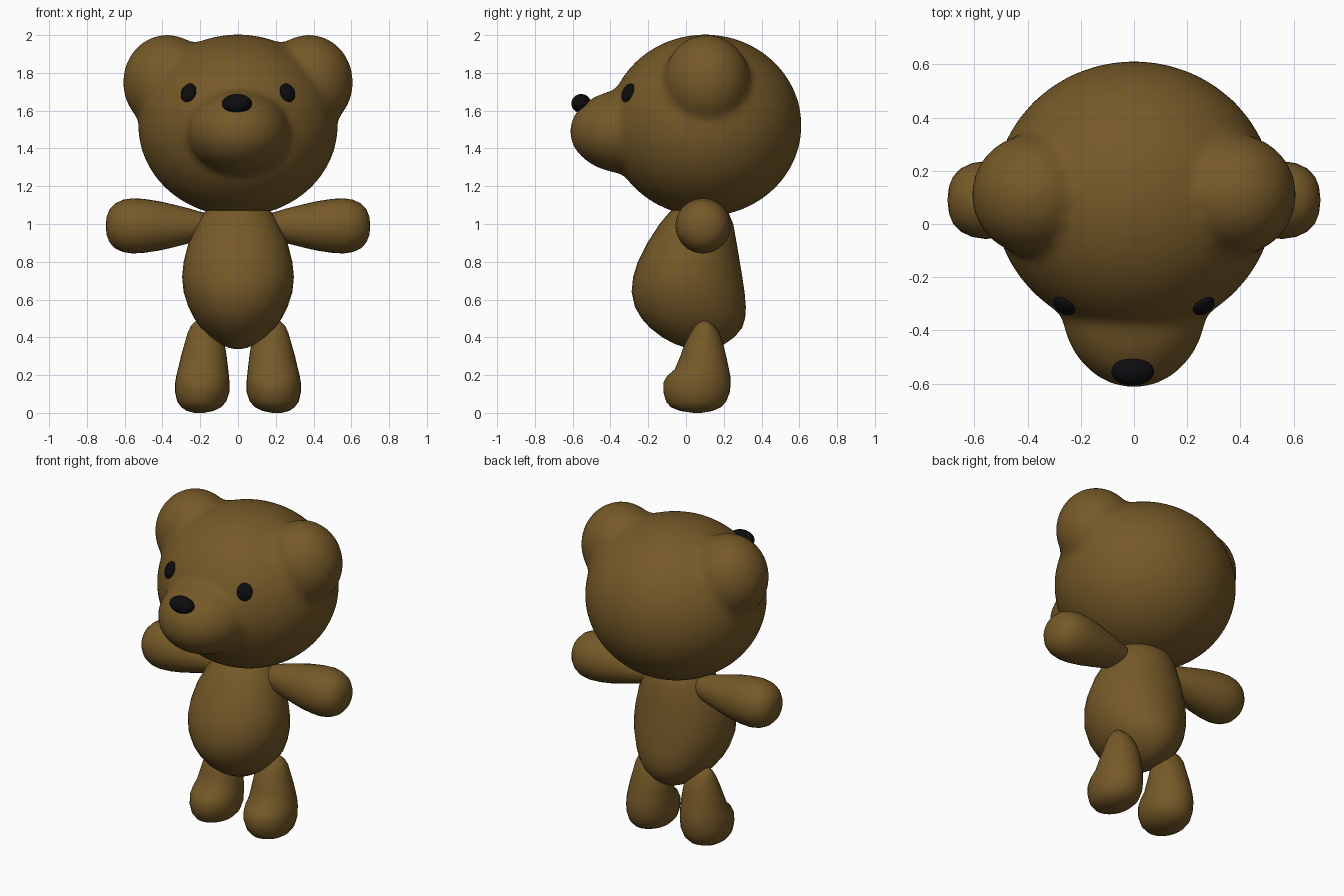
import bpy, bmesh, math
from mathutils import Matrix, Vector

if "Cube" in bpy.data.objects:
    bpy.data.objects.remove(bpy.data.objects["Cube"])


def material(name, rgb):
    m = bpy.data.materials.new(name)
    m.diffuse_color = (*rgb, 1)
    m.use_nodes = True
    m.node_tree.nodes["Principled BSDF"].inputs["Base Color"].default_value = m.diffuse_color
    return m


BROWN = material("brown fur", (0.18, 0.10, 0.021))
BLACK = material("black plastic", (0.004, 0.004, 0.005))


def finish(bm, name, mat):
    bmesh.ops.recalc_face_normals(bm, faces=bm.faces)
    me = bpy.data.meshes.new(name)
    bm.to_mesh(me)
    bm.free()
    me.materials.append(mat)
    me.shade_smooth()
    ob = bpy.data.objects.new(name, me)
    bpy.context.collection.objects.link(ob)
    return ob


def add_ball(bm, centre, radii, rot=Matrix()):
    m = Matrix.Translation(centre) @ rot @ Matrix.Diagonal((*radii, 1))
    bmesh.ops.create_uvsphere(bm, u_segments=40, v_segments=24, radius=1, matrix=m)


def loft(name, rows, place, n=32):
    """Rows are (t, u0, u1, v0, v1): an ellipse filling that box at station t."""
    bm = bmesh.new()
    rings = []
    for t, u0, u1, v0, v1 in rows:
        ring = []
        for i in range(n):
            a = math.tau * i / n
            u = (u0 + u1) / 2 + (u1 - u0) / 2 * math.cos(a)
            v = (v0 + v1) / 2 + (v1 - v0) / 2 * math.sin(a)
            ring.append(bm.verts.new(place(t, u, v)))
        rings.append(ring)
    for a, b in zip(rings, rings[1:]):
        for i in range(n):
            j = (i + 1) % n
            bm.faces.new((a[i], a[j], b[j], b[i]))
    bm.faces.new(rings[0])
    bm.faces.new(rings[-1])
    return finish(bm, name, BROWN)


# head: skull, muzzle and ears melted into one soft skin
bm = bmesh.new()
add_ball(bm, (0, 0.10, 1.522), (0.53, 0.513, 0.482))
add_ball(bm, (0, -0.30, 1.49), (0.275, 0.316, 0.225))
for s in (-1, 1):
    add_ball(bm, (s * 0.375, 0.11, 1.75), (0.235, 0.23, 0.253))
head = finish(bm, "head", BROWN)
remesh = head.modifiers.new("melt", 'REMESH')
remesh.mode = 'VOXEL'
remesh.voxel_size = 0.022
remesh.use_smooth_shade = True
soft = head.modifiers.new("soften", 'SMOOTH')
soft.factor = 0.5
soft.iterations = 10

# eyes and nose
for s, side in ((-1, "right"), (1, "left")):
    bm = bmesh.new()
    normal = Vector((s * 0.5, -0.75, 0.4))
    add_ball(bm, (s * 0.262, -0.307, 1.695), (0.045, 0.052, 0.024),
             normal.to_track_quat('Z', 'Y').to_matrix().to_4x4())
    finish(bm, side + "_eye", BLACK)
bm = bmesh.new()
add_ball(bm, (-0.005, -0.555, 1.638), (0.08, 0.052, 0.05))
finish(bm, "nose", BLACK)

# body: half width, front and back at each height
profile = [(1.10, 0.14, -0.05, 0.19), (1.06, 0.18, -0.09, 0.225), (1.0, 0.215, -0.14, 0.25),
           (0.9, 0.262, -0.205, 0.268), (0.8, 0.288, -0.255, 0.285), (0.72, 0.296, -0.28, 0.298),
           (0.64, 0.288, -0.288, 0.31), (0.56, 0.262, -0.27, 0.317), (0.5, 0.232, -0.235, 0.313),
           (0.45, 0.195, -0.19, 0.297), (0.4, 0.145, -0.125, 0.255), (0.365, 0.095, -0.06, 0.205),
           (0.345, 0.05, 0.0, 0.15), (0.337, 0.01, 0.06, 0.09)]
loft("body", [(z, -w, w, f, b) for z, w, f, b in profile], lambda t, u, v: (u, v, t))

# arms (x, radius) and legs (z, x0, x1, y0, y1), mirrored left and right
arm = [(0.1, 0.05), (0.2, 0.075), (0.26, 0.093), (0.34, 0.113), (0.42, 0.131), (0.5, 0.143),
       (0.56, 0.146), (0.61, 0.138), (0.65, 0.119), (0.68, 0.088), (0.695, 0.05), (0.70, 0.005)]
leg = [(0, 0.18, 0.23, 0.04, 0.08), (0.01, 0.13, 0.27, -0.03, 0.14), (0.03, 0.09, 0.3, -0.08, 0.185),
       (0.06, 0.062, 0.322, -0.105, 0.213), (0.11, 0.046, 0.333, -0.12, 0.232),
       (0.16, 0.045, 0.333, -0.12, 0.237), (0.195, 0.048, 0.327, -0.10, 0.235),
       (0.23, 0.052, 0.318, -0.06, 0.228), (0.3, 0.06, 0.302, -0.03, 0.213),
       (0.36, 0.07, 0.285, -0.01, 0.198), (0.42, 0.10, 0.268, 0.022, 0.178),
       (0.46, 0.135, 0.25, 0.048, 0.15), (0.485, 0.17, 0.225, 0.075, 0.12),
       (0.49, 0.19, 0.2, 0.095, 0.1)]
for s, side in ((-1, "right"), (1, "left")):
    loft(side + "_arm", [(x, 0.09 - r, 0.09 + r, 0.99 - r, 0.99 + r) for x, r in arm],
         lambda t, u, v: (s * t, u, v))
    loft(side + "_leg", leg, lambda t, u, v: (s * u, v, t))
